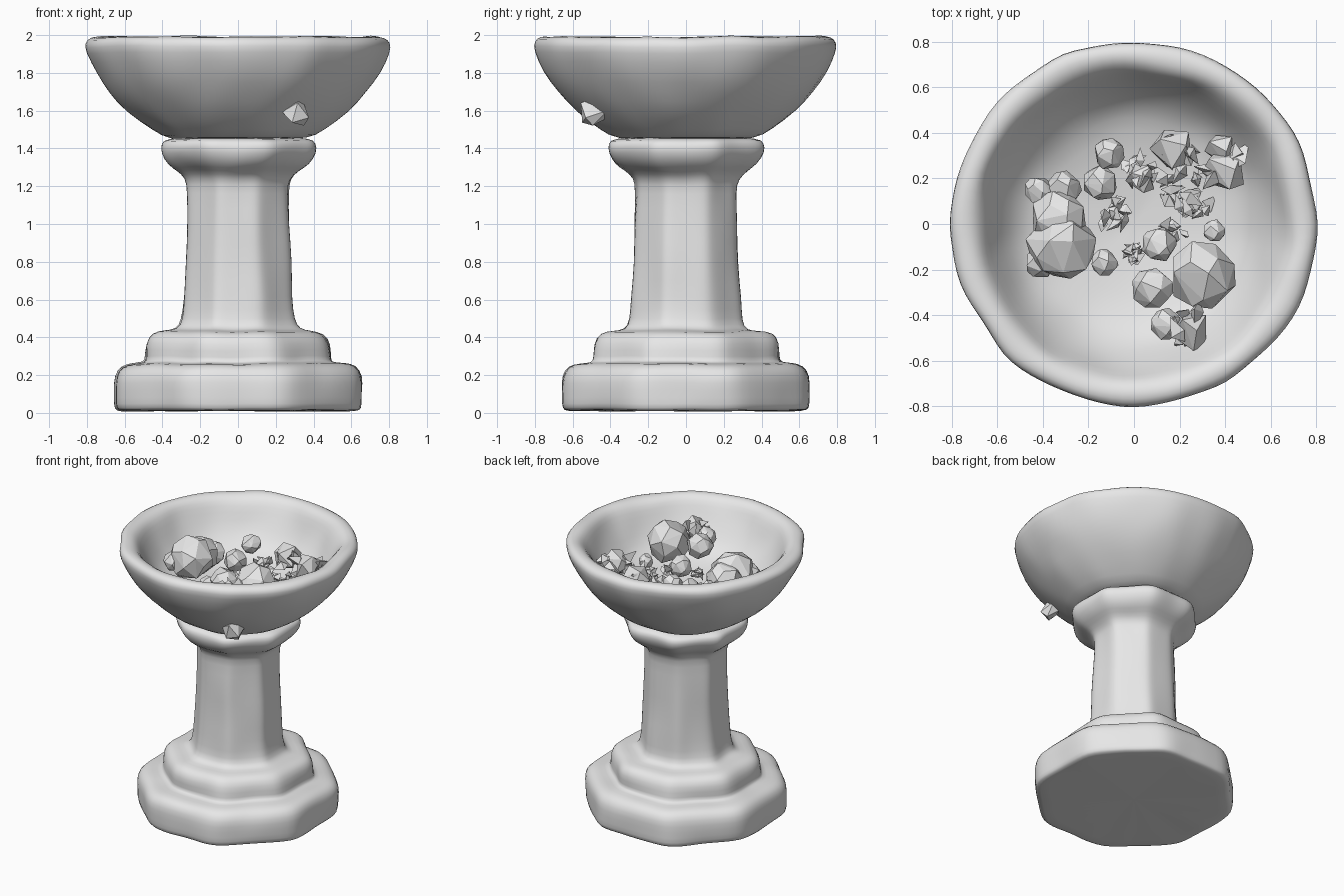
import bpy
import bmesh
import math
import random
from mathutils import Vector, noise

random.seed(4)
if "Cube" in bpy.data.objects:
    bpy.data.objects.remove(bpy.data.objects["Cube"])


def make_material(name, value):
    mat = bpy.data.materials.new(name)
    mat.use_nodes = True
    colour = (value, value, value, 1)
    mat.diffuse_color = colour
    mat.node_tree.nodes["Principled BSDF"].inputs["Base Color"].default_value = colour
    return mat


STONE = make_material("pale grey stone", 0.8)


def finish(name, bm, smooth):
    bmesh.ops.recalc_face_normals(bm, faces=bm.faces)
    mesh = bpy.data.meshes.new(name)
    bm.to_mesh(mesh)
    bm.free()
    mesh.materials.append(STONE)
    for poly in mesh.polygons:
        poly.use_smooth = smooth
    obj = bpy.data.objects.new(name, mesh)
    bpy.context.collection.objects.link(obj)
    if smooth:
        obj.modifiers.new("Soft edges", "SUBSURF").levels = 1
        obj.modifiers["Soft edges"].render_levels = 1
    return obj


def octagon(angle):
    """Distance to a unit octagon's edge, with flat sides facing the axes."""
    step = math.pi / 4
    off = (angle + step / 2) % step - step / 2
    return min(1 / math.cos(off), 1.065)


def circle(angle):
    return 1


def lathe(name, profile, outline, segments, wear):
    """Sweep (radius, height) points round z; worn stone comes from noise."""
    bm = bmesh.new()
    rings = []
    for radius, z in profile:
        ring = []
        for i in range(segments):
            a = math.tau * i / segments
            r = radius * outline(a)
            co = Vector((r * math.cos(a), r * math.sin(a), z))
            shift = noise.noise_vector(co * 5) * wear
            shift.z *= 0.5
            ring.append(bm.verts.new(co + shift))
        rings.append(ring)
    for low, high in zip(rings, rings[1:]):
        for i in range(segments):
            j = (i + 1) % segments
            bm.faces.new((low[i], low[j], high[j], high[i]))
    bm.faces.new(rings[0])
    bm.faces.new(rings[-1])
    return finish(name, bm, True)


# Stepped octagonal foot, column and capital
lathe("pedestal", [
    (0.3, 0.01), (0.6, 0.01), (0.645, 0.012), (0.655, 0.04), (0.655, 0.12),
    (0.655, 0.2), (0.62, 0.25), (0.56, 0.262), (0.492, 0.265), (0.488, 0.29),
    (0.488, 0.37), (0.455, 0.425), (0.39, 0.435), (0.32, 0.44), (0.295, 0.49),
    (0.285, 0.6), (0.277, 0.8), (0.27, 1.0), (0.265, 1.18), (0.272, 1.24),
    (0.32, 1.285), (0.37, 1.315), (0.412, 1.38), (0.41, 1.43), (0.385, 1.455),
    (0.2, 1.46)], octagon, 48, 0.016)

# Round basin, from the outer foot over the rim to the inner floor
lathe("basin", [
    (0.2, 1.45), (0.38, 1.45), (0.45, 1.49), (0.59, 1.6), (0.68, 1.7),
    (0.75, 1.8), (0.805, 1.92), (0.805, 1.965), (0.775, 1.993), (0.72, 1.993),
    (0.68, 1.96), (0.65, 1.9), (0.59, 1.79), (0.52, 1.7), (0.42, 1.64),
    (0.2, 1.6), (0.03, 1.59)], circle, 48, 0.022)


def add_hull(bm, points):
    verts = [bm.verts.new(p) for p in points]
    result = bmesh.ops.convex_hull(bm, input=verts)
    loose = {g for g in result["geom_interior"] + result["geom_unused"]
             if isinstance(g, bmesh.types.BMVert)}
    bmesh.ops.delete(bm, geom=list(loose), context="VERTS")


def direction():
    return Vector([random.gauss(0, 1) for _ in "xyz"]).normalized()


def boulder(bm, x, y, z, size, count=22):
    centre = Vector((x, y, z))
    golden = math.pi * (3 - math.sqrt(5))
    points = []
    for i in range(count):
        h = 1 - 2 * (i + 0.5) / count
        r = math.sqrt(1 - h * h)
        d = Vector((r * math.cos(i * golden), r * math.sin(i * golden), h))
        d = (d + direction() * 0.2).normalized()
        points.append(centre + d * size * random.uniform(0.96, 1.08))
    add_hull(bm, points)


def shard(bm, centre, length):
    """Pointed splinter with a three-sided waist."""
    axis = direction()
    side = axis.orthogonal().normalized()
    points = [centre + axis * length, centre - axis * length * 0.6]
    for k in range(3):
        turn = side * math.cos(k * math.tau / 3) + axis.cross(side) * math.sin(k * math.tau / 3)
        points.append(centre + turn * length * random.uniform(0.3, 0.6))
    add_hull(bm, points)


# Rounded faceted rocks lying in the basin
BOULDERS = [
    (-0.32, -0.1, 1.8, 0.15), (-0.33, 0.02, 1.78, 0.13), (-0.31, 0.16, 1.74, 0.08),
    (-0.42, 0.15, 1.76, 0.06), (-0.41, -0.17, 1.78, 0.07), (-0.13, -0.17, 1.68, 0.06),
    (-0.15, 0.18, 1.72, 0.08), (-0.11, 0.31, 1.8, 0.07), (0.3, -0.22, 1.81, 0.15),
    (0.08, -0.28, 1.81, 0.09), (0.11, -0.09, 1.72, 0.08), (0.35, -0.03, 1.72, 0.05),
    (0.14, -0.44, 1.8, 0.07)]
bm = bmesh.new()
for rock in BOULDERS:
    boulder(bm, *rock)
finish("boulders", bm, False)

# Angular chunks at the back and front
bm = bmesh.new()
for x, y, z, size in [(0.17, 0.33, 1.78, 0.1), (0.4, 0.23, 1.8, 0.1), (0.38, 0.33, 1.77, 0.07),
                      (0.03, 0.2, 1.7, 0.07), (0.25, -0.47, 1.83, 0.09)]:
    boulder(bm, x, y, z, size, 9)
finish("angular_chunks", bm, False)

# Heaps of splinters: centre, spread, splinter length, number
bm = bmesh.new()
for x, y, z, spread, length, count in [
        (0.2, 0.33, 1.78, 0.07, 0.07, 9), (0.39, 0.25, 1.79, 0.07, 0.09, 10),
        (0.22, 0.14, 1.7, 0.1, 0.07, 16), (0.02, 0.23, 1.72, 0.06, 0.06, 10),
        (-0.08, 0.05, 1.66, 0.06, 0.07, 10), (0.0, -0.13, 1.68, 0.03, 0.06, 12),
        (0.23, 0.02, 1.68, 0.09, 0.06, 12), (0.22, -0.45, 1.83, 0.08, 0.08, 7)]:
    for _ in range(count):
        offset = Vector([random.uniform(-spread, spread) for _ in "xyz"])
        offset.z *= 0.6
        shard(bm, Vector((x, y, z)) + offset, length * random.uniform(0.7, 1.1))
finish("splinters", bm, False)

# Stone poking through the outside of the basin
bm = bmesh.new()
boulder(bm, 0.31, -0.49, 1.595, 0.082, 9)
finish("protruding_stone", bm, False)
